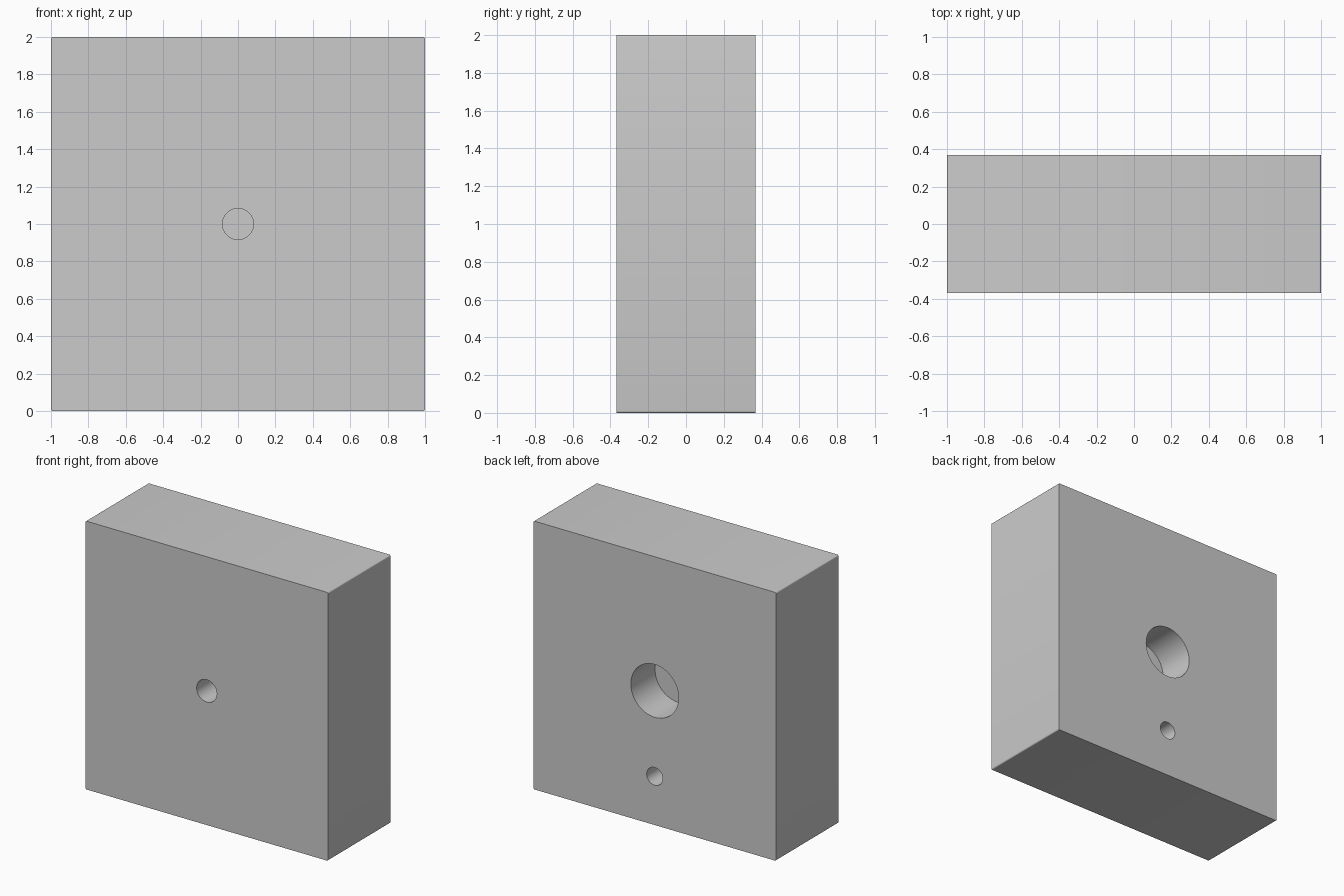
import bpy, bmesh, math
from mathutils import Matrix

if "Cube" in bpy.data.objects:
    bpy.data.objects.remove(bpy.data.objects["Cube"])

WIDTH, DEPTH, HEIGHT = 2.0, 0.737, 2.0
EDGE = 0.01           # rounding along the four depth edges
HOLE_DEPTH = 0.285
OVERSHOOT = 0.1       # how far each cutter sticks out of the face


def make_object(name, bm):
    mesh = bpy.data.meshes.new(name)
    bm.to_mesh(mesh)
    bm.free()
    obj = bpy.data.objects.new(name, mesh)
    bpy.context.collection.objects.link(obj)
    return obj


# Block: box with the depth-wise edges slightly rounded
bm = bmesh.new()
bmesh.ops.create_cube(bm, size=1, matrix=Matrix.Translation((0, 0, HEIGHT / 2))
                      @ Matrix.Diagonal((WIDTH, DEPTH, HEIGHT, 1)))
depth_edges = [e for e in bm.edges
               if abs(e.verts[0].co.y - e.verts[1].co.y) > DEPTH / 2]
bmesh.ops.bevel(bm, geom=depth_edges, offset=EDGE, segments=4, profile=0.5,
                affect='EDGES')
block = make_object("block", bm)


def drill(name, side, z, radius):
    """Cut a blind round hole; side is -1 for the front, +1 for the back."""
    length = HOLE_DEPTH + OVERSHOOT
    y = side * (DEPTH / 2 + OVERSHOOT - length / 2)
    bm = bmesh.new()
    bmesh.ops.create_cone(bm, cap_ends=True, segments=64, radius1=radius,
                          radius2=radius, depth=length,
                          matrix=Matrix.Translation((0, y, z))
                          @ Matrix.Rotation(math.pi / 2, 4, 'X'))
    cutter = make_object(name, bm)
    cutter.hide_render = True
    mod = block.modifiers.new(name, 'BOOLEAN')
    mod.operation = 'DIFFERENCE'
    mod.solver = 'EXACT'
    mod.object = cutter
    bpy.context.view_layer.objects.active = block
    bpy.ops.object.modifier_apply(modifier=mod.name)
    bpy.data.objects.remove(cutter, do_unlink=True)


# Holes: one on the front, a large and a small one on the back
drill("front_hole", -1, 1.0, 0.083)
drill("back_main_hole", 1, 1.0, 0.197)
drill("back_small_hole", 1, 0.363, 0.066)

# Smooth hole walls and rounded edges, crisp rims
bpy.ops.object.select_all(action='DESELECT')
block.select_set(True)
bpy.context.view_layer.objects.active = block
bpy.ops.object.shade_smooth_by_angle(angle=math.radians(30))
